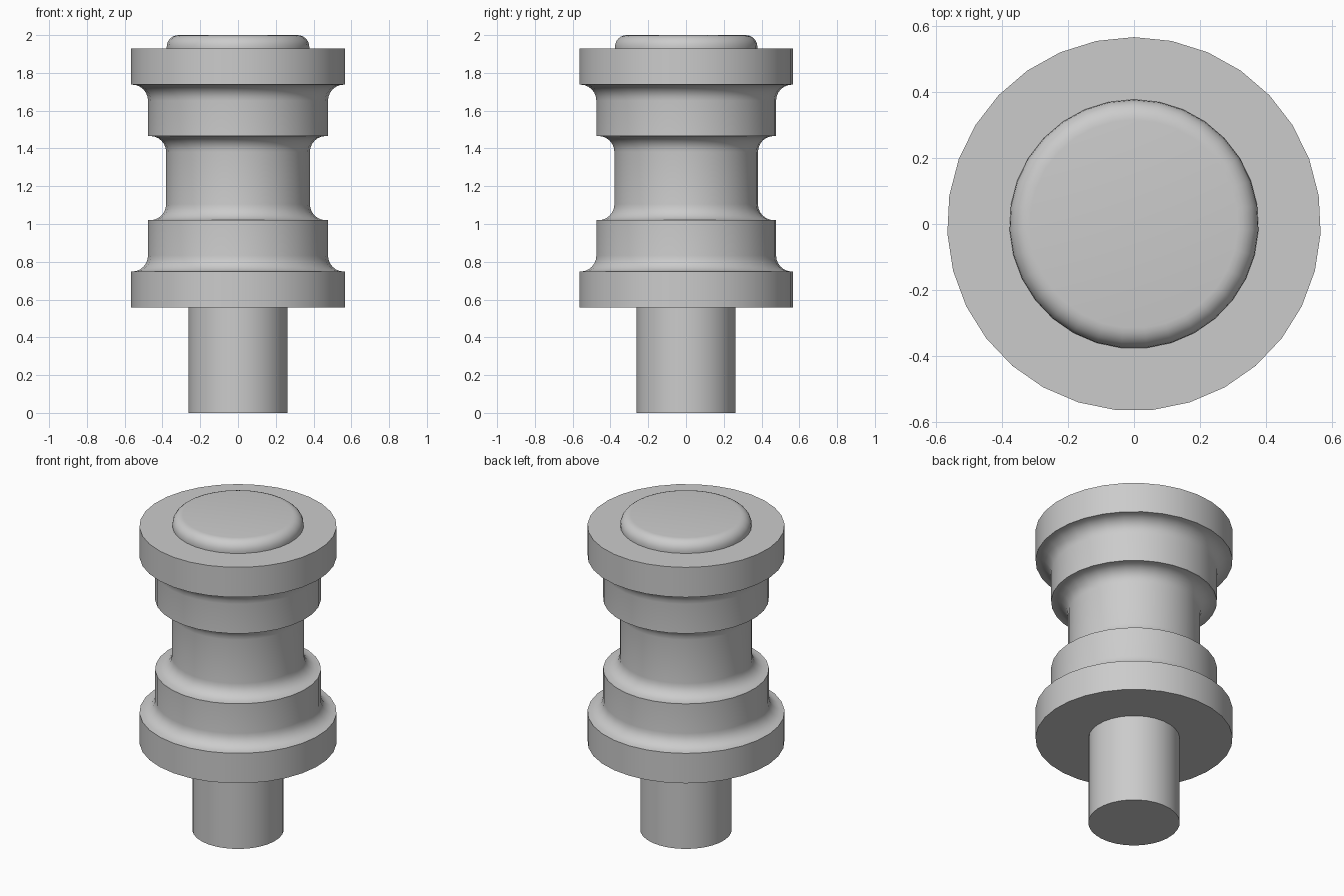
import bpy
import bmesh
from math import sin, cos, pi, radians

SIDES = 31
MID = 1.243          # height about which flanges and collars mirror

cube = bpy.data.objects.get("Cube")
if cube:
    bpy.data.objects.remove(cube, do_unlink=True)

grey = bpy.data.materials.new("plain_grey")
grey.use_nodes = True
grey.diffuse_color = (0.6, 0.6, 0.6, 1)
grey.node_tree.nodes["Principled BSDF"].inputs["Base Color"].default_value = (0.6, 0.6, 0.6, 1)


def arc(r, z, radius, start, end, steps=6):
    """Profile points on a circle centred at (r, z), angles in degrees."""
    angles = [radians(start + (end - start) * i / steps) for i in range(steps + 1)]
    return [(r + radius * cos(a), z + radius * sin(a)) for a in angles]


def flip(profile):
    """Mirror a profile about the middle height, keeping bottom-to-top order."""
    return [(r, 2 * MID - z) for r, z in reversed(profile)]


def turn(name, profile):
    """Revolve a bottom-to-top profile of (radius, height) about z."""
    bm = bmesh.new()
    rings = []
    for r, z in profile:
        if r == 0:
            rings.append([bm.verts.new((0, 0, z))] * SIDES)
            continue
        angles = [pi / 2 + 2 * pi * j / SIDES for j in range(SIDES)]
        rings.append([bm.verts.new((r * cos(a), r * sin(a), z)) for a in angles])
    for low, high in zip(rings, rings[1:]):
        for j in range(SIDES):
            k = (j + 1) % SIDES
            corners = dict.fromkeys((low[j], low[k], high[k], high[j]))
            bm.faces.new(list(corners))
    mesh = bpy.data.meshes.new(name)
    bm.to_mesh(mesh)
    bm.free()
    mesh.materials.append(grey)
    obj = bpy.data.objects.new(name, mesh)
    bpy.context.collection.objects.link(obj)
    bpy.ops.object.select_all(action='DESELECT')
    obj.select_set(True)
    bpy.context.view_layer.objects.active = obj
    bpy.ops.object.shade_smooth_by_angle(angle=radians(35))
    return obj


SHANK, WAIST, COLLAR, FLANGE, CAP = 0.263, 0.381, 0.477, 0.567, 0.378
Z_FLANGE, Z_COLLAR, Z_WAIST = 0.558, 0.748, 1.02
FILLET = 0.085

# Shank with closed bottom
turn("shank", [(0, 0), (SHANK, 0), (SHANK, Z_FLANGE)])


# Flange discs, each open towards the part it meets
def flange(inner):
    return [(inner, Z_FLANGE), (FLANGE, Z_FLANGE), (FLANGE, Z_COLLAR), (COLLAR + FILLET, Z_COLLAR)]


turn("lower_flange", flange(SHANK))
turn("upper_flange", flip(flange(CAP)))

# Collars with a concave fillet onto the flanges
collar = arc(COLLAR + FILLET, Z_COLLAR + FILLET, FILLET, 270, 180)
collar += [(COLLAR, Z_WAIST), (WAIST + FILLET, Z_WAIST)]
turn("lower_collar", collar)
turn("upper_collar", flip(collar))

# Waist filleted at both ends
half = arc(WAIST + FILLET, Z_WAIST + FILLET, FILLET, 270, 180)
turn("waist", half + flip(half))

# Rounded cap
ROUND = 0.062
cap = [(CAP, 2 * MID - Z_FLANGE)] + arc(CAP - ROUND, 2 - ROUND, ROUND, 0, 90)
turn("cap", cap + [(0, 2)])
